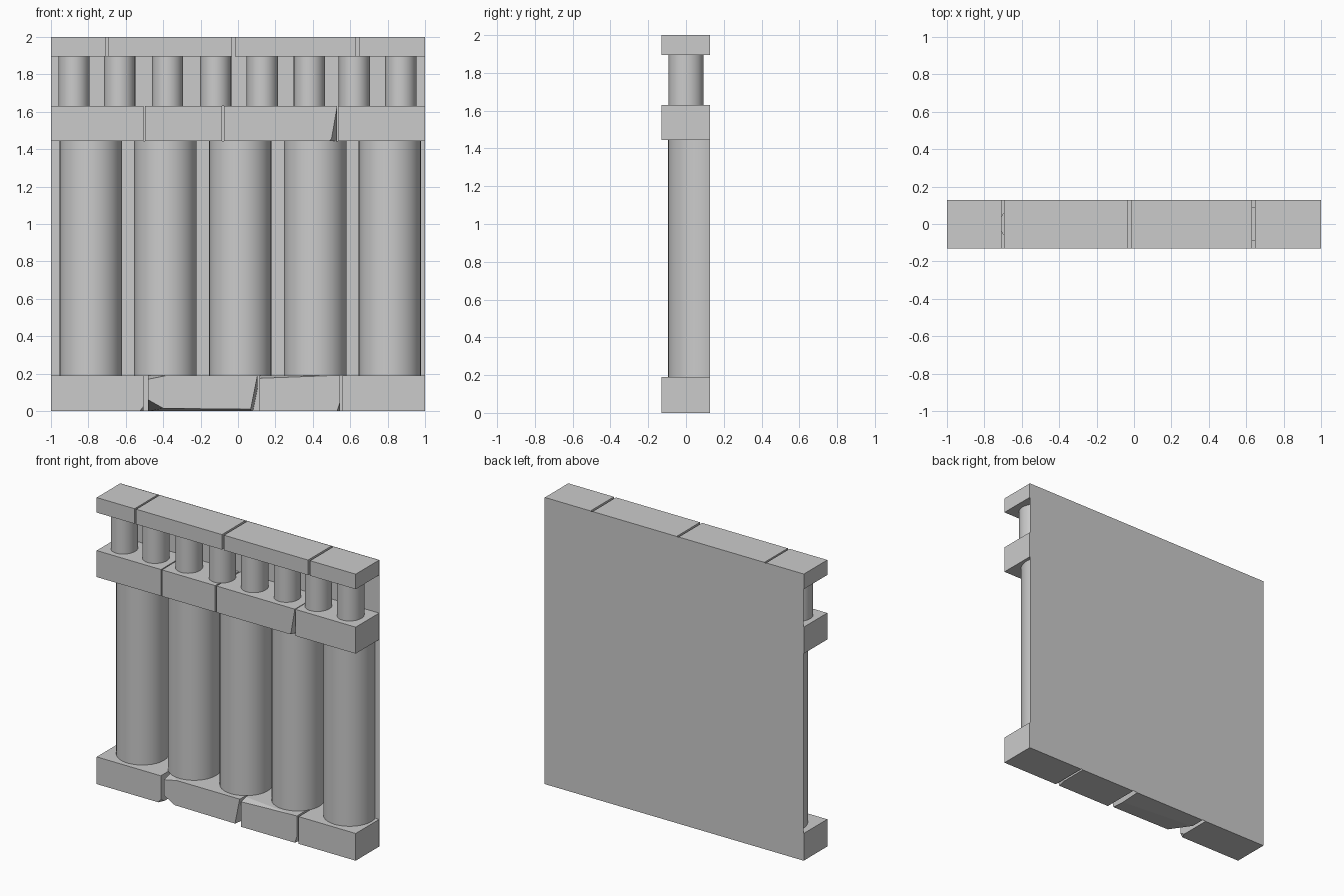
import bpy, bmesh, math
from mathutils import Vector, Matrix

if "Cube" in bpy.data.objects:
    bpy.data.objects.remove(bpy.data.objects["Cube"])

BACK = 0.128   # parts stop just in front of the back sheet
FRONT = -0.13


def finish(bm, name, smooth=False):
    bmesh.ops.recalc_face_normals(bm, faces=bm.faces[:])
    me = bpy.data.meshes.new(name)
    bm.to_mesh(me)
    bm.free()
    if smooth:
        for p in me.polygons:
            p.use_smooth = True
        me.set_sharp_from_angle(angle=math.radians(30))
    ob = bpy.data.objects.new(name, me)
    bpy.context.collection.objects.link(ob)
    return ob


def chip(bm, pts, centre):
    """Slice off whatever lies beyond the plane through three points."""
    a, b, c = (Vector(p) for p in pts)
    n = (b - a).cross(c - a).normalized()
    if n.dot(centre - a) > 0:
        n = -n
    res = bmesh.ops.bisect_plane(bm, geom=bm.verts[:] + bm.edges[:] + bm.faces[:],
                                 plane_co=a, plane_no=n, clear_outer=True)
    rim = [g for g in res['geom_cut'] if isinstance(g, bmesh.types.BMEdge)]
    if rim:
        bmesh.ops.holes_fill(bm, edges=rim)


def block(name, x0, x1, z0, z1, chips=()):
    bm = bmesh.new()
    centre = Vector(((x0 + x1) / 2, (FRONT + BACK) / 2, (z0 + z1) / 2))
    size = Matrix.Diagonal((x1 - x0, BACK - FRONT, z1 - z0, 1))
    bmesh.ops.create_cube(bm, size=1, matrix=Matrix.Translation(centre) @ size)
    for pts in chips:
        chip(bm, pts, centre)
    return finish(bm, name)


def column(name, x, y, rx, ry, z0, z1, sides):
    bm = bmesh.new()
    centre = Vector((x, y, (z0 + z1) / 2))
    bmesh.ops.create_cone(bm, cap_ends=True, segments=sides, radius1=1, radius2=1, depth=z1 - z0,
                          matrix=Matrix.Translation(centre) @ Matrix.Diagonal((rx, ry, 1, 1)))
    if y + ry > BACK:
        chip(bm, [(0, BACK, 0), (1, BACK, 0), (0, BACK, 1)], centre)
    return finish(bm, name, smooth=True)


# back sheet
bm = bmesh.new()
bm.faces.new([bm.verts.new(p) for p in ((-1, 0.13, 0), (-1, 0.13, 2), (1, 0.13, 2), (1, 0.13, 0))])
me = bpy.data.meshes.new("back_sheet")
bm.to_mesh(me)
bm.free()
bpy.context.collection.objects.link(bpy.data.objects.new("back_sheet", me))

# base stones, with broken corners
base_chips = [
    [[(-0.525, FRONT, 0), (-0.505, FRONT, 0.025), (-0.505, -0.09, 0)]],
    [[(-0.40, FRONT, 0.015), (-0.48, FRONT, 0.06), (-0.48, 0.03, 0)],
     [(-0.40, FRONT, 0.014), (0.05, FRONT, 0.01), (0, -0.02, 0)],
     [(-0.48, FRONT, 0.17), (-0.41, FRONT, 0.184), (-0.48, -0.05, 0.19)],
     [(0.102, FRONT, 0.18), (0.07, FRONT, 0.02), (0.10, BACK, 0.1)]],
    [[(0.115, FRONT, 0.175), (0.30, FRONT, 0.182), (0.20, -0.09, 0.19)],
     [(0.54, FRONT, 0.03), (0.53, FRONT, 0), (0.54, -0.08, 0)]],
    [],
]
base_spans = [(-1, -0.505), (-0.48, 0.105), (0.115, 0.545), (0.56, 1)]
for i, ((a, b), ch) in enumerate(zip(base_spans, base_chips)):
    block(f"base_stone_{i + 1}", a, b, 0, 0.19, ch)

# middle beam stones
mid_spans = [(-1, -0.504), (-0.497, -0.085), (-0.075, 0.53), (0.535, 1)]
mid_chip = [[(0.53, FRONT, 1.63), (0.50, FRONT, 1.455), (0.53, -0.03, 1.46)],
            [(0.51, FRONT, 1.47), (0.49, FRONT, 1.445), (0.52, -0.09, 1.445)]]
for i, (a, b) in enumerate(mid_spans):
    block(f"beam_stone_{i + 1}", a, b, 1.445, 1.63, mid_chip if i == 2 else ())

# top rail stones
for i, (a, b) in enumerate([(-1, -0.708), (-0.695, -0.033), (-0.017, 0.632), (0.648, 1)]):
    block(f"top_stone_{i + 1}", a, b, 1.895, 2)

# large half-sunk columns
for i in range(5):
    column(f"large_column_{i + 1}", -0.788 + 0.4 * i, 0.073, 0.167, 0.168, 0.19, 1.445, 32)

# small columns of the upper row
for i, x in enumerate((-0.877, -0.633, -0.377, -0.12, 0.13, 0.382, 0.622, 0.87)):
    column(f"small_column_{i + 1}", x, 0, 0.084, 0.092, 1.63, 1.895, 32)
